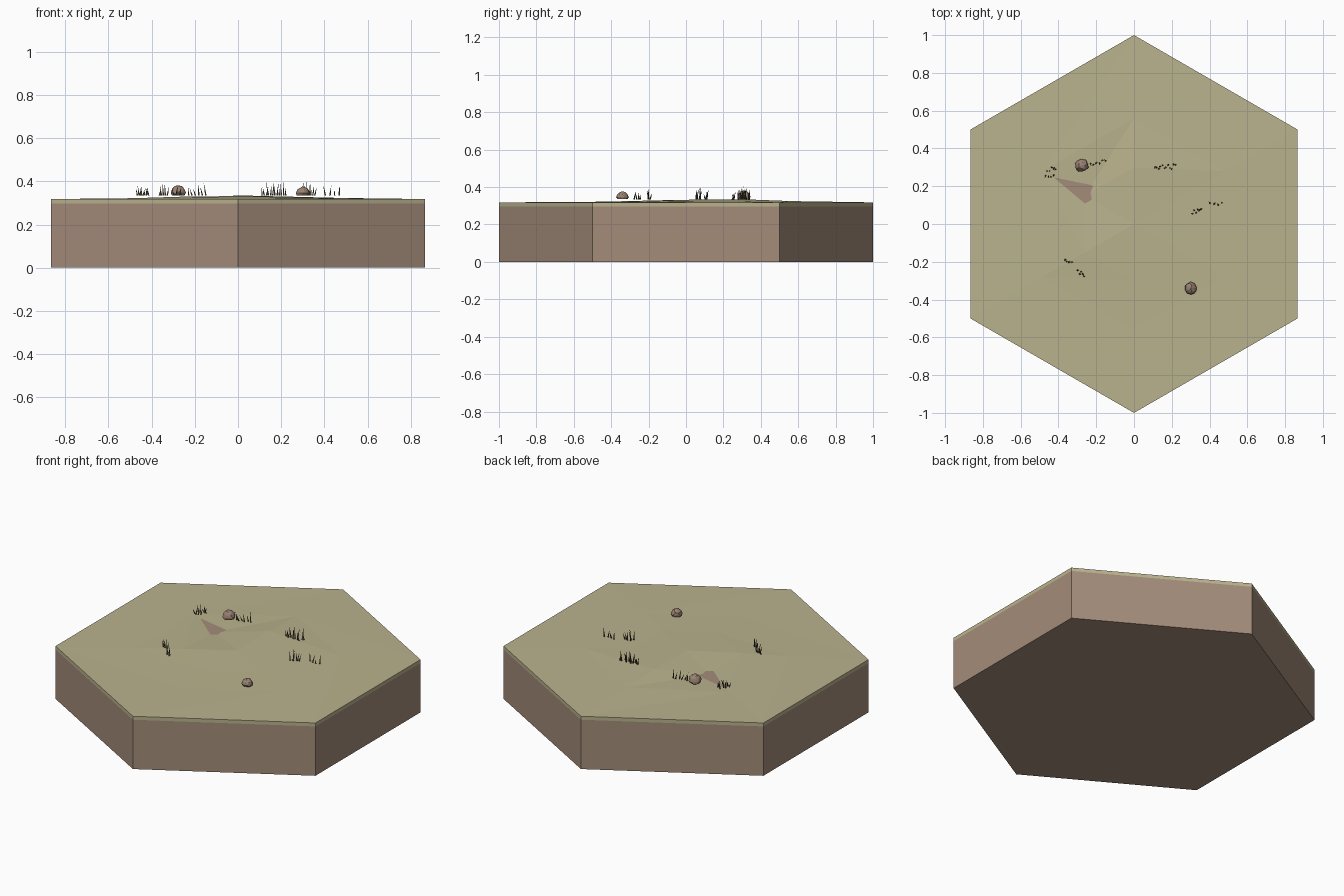
import bpy, bmesh, math, random
from mathutils import Vector

if "Cube" in bpy.data.objects:
    bpy.data.objects.remove(bpy.data.objects["Cube"])

random.seed(7)


def material(name, rgb):
    m = bpy.data.materials.new(name)
    m.diffuse_color = (*rgb, 1)
    m.use_nodes = True
    m.node_tree.nodes["Principled BSDF"].inputs["Base Color"].default_value = m.diffuse_color
    return m


TURF = material("dry_turf", (0.49, 0.45, 0.27))
EARTH = material("earth", (0.37, 0.265, 0.195))
STONE = material("stone", (0.32, 0.225, 0.17))
BLADE = material("dry_blade", (0.11, 0.095, 0.05))


def finish(name, bm, mat):
    bmesh.ops.recalc_face_normals(bm, faces=bm.faces)
    me = bpy.data.meshes.new(name)
    bm.to_mesh(me)
    bm.free()
    me.materials.append(mat)
    ob = bpy.data.objects.new(name, me)
    bpy.context.collection.objects.link(ob)
    return ob


def hex_ring(bm, r, heights):
    # corners run anticlockwise from the back corner (+y)
    return [bm.verts.new((r * math.cos(math.radians(90 + 60 * k)),
                          r * math.sin(math.radians(90 + 60 * k)), h))
            for k, h in enumerate(heights)]


def bridge(bm, a, b, tri=False):
    for k in range(6):
        j = (k + 1) % 6
        if tri:
            bm.faces.new((a[k], a[j], b[j]))
            bm.faces.new((a[k], b[j], b[k]))
        else:
            bm.faces.new((a[k], a[j], b[j], b[k]))


# earth block under the turf
bm = bmesh.new()
low, high = hex_ring(bm, 1, [0] * 6), hex_ring(bm, 1, [0.297] * 6)
bridge(bm, low, high)
bm.faces.new(low)
bm.faces.new(high)
finish("earth_block", bm, EARTH)

# gently uneven turf sheet with a rim
bm = bmesh.new()
base = hex_ring(bm, 1, [0.297] * 6)
rim = hex_ring(bm, 1, [0.318] * 6)
outer = hex_ring(bm, 0.56, [0.325, 0.3187, 0.322, 0.320, 0.322, 0.323])
inner = hex_ring(bm, 0.30, [0.335, 0.316, 0.329, 0.325, 0.326, 0.327])
mid = bm.verts.new((0, 0, 0.332))
bridge(bm, base, rim)
bridge(bm, rim, outer, True)
bridge(bm, outer, inner, True)
for k in range(6):
    bm.faces.new((inner[k], inner[(k + 1) % 6], mid))
bm.faces.new(base)
finish("turf", bm, TURF)

# bare earth showing through the dip
bm = bmesh.new()
bm.faces.new([bm.verts.new((x, y, 0.3182)) for x, y in
              ((-0.425, 0.247), (-0.26, 0.108), (-0.22, 0.13), (-0.22, 0.205))])
patch = finish("bare_patch", bm, EARTH)
if patch.data.polygons[0].normal.z < 0:
    patch.data.flip_normals()


# faceted stones with flat undersides
def stone(name, x, y, r, h):
    bm = bmesh.new()
    bmesh.ops.create_icosphere(bm, subdivisions=2, radius=1)
    for v in bm.verts:
        v.co *= random.uniform(0.9, 1.08)
        z = max(v.co.z, -0.35)
        v.co = Vector((x + v.co.x * r, y + v.co.y * r,
                       0.335 + (z + 0.35) / 1.37 * h))
    finish(name, bm, STONE)


stone("large_stone", -0.277, 0.31, 0.036, 0.05)
stone("small_stone", 0.30, -0.34, 0.032, 0.042)


# tufts of thin tapering blades: centre, half length, slope, count, height
def tuft(name, x, y, half, slope, n, top):
    bm = bmesh.new()
    for i in range(n):
        t = (2 * i / (n - 1) - 1) * half
        c = Vector((x + t, y + t * slope + random.uniform(-0.012, 0.012), 0.334))
        tip = c + Vector((random.uniform(-0.012, 0.012),
                          random.uniform(-0.012, 0.012),
                          random.uniform(0.5, 1) * top))
        foot = [bm.verts.new(c + Vector((math.cos(a), math.sin(a), 0)) * 0.005)
                for a in (0, 2.094, 4.189)]
        peak = bm.verts.new(tip)
        bm.faces.new(foot[::-1])
        for k in range(3):
            bm.faces.new((foot[k], foot[(k + 1) % 3], peak))
    finish(name, bm, BLADE)


TUFTS = [
    (-0.437, 0.293, 0.022, 0.2, 5, 0.052),
    (-0.447, 0.25, 0.02, -0.2, 4, 0.045),
    (-0.19, 0.33, 0.04, 0.2, 6, 0.06),
    (0.165, 0.303, 0.055, 0.0, 12, 0.07),
    (0.332, 0.07, 0.022, 0.4, 6, 0.07),
    (0.435, 0.11, 0.032, -0.3, 4, 0.058),
    (-0.347, -0.195, 0.018, -0.3, 5, 0.058),
    (-0.28, -0.258, 0.016, -0.8, 5, 0.055),
]
for i, spec in enumerate(TUFTS):
    tuft(f"grass_tuft_{i + 1}", *spec)
